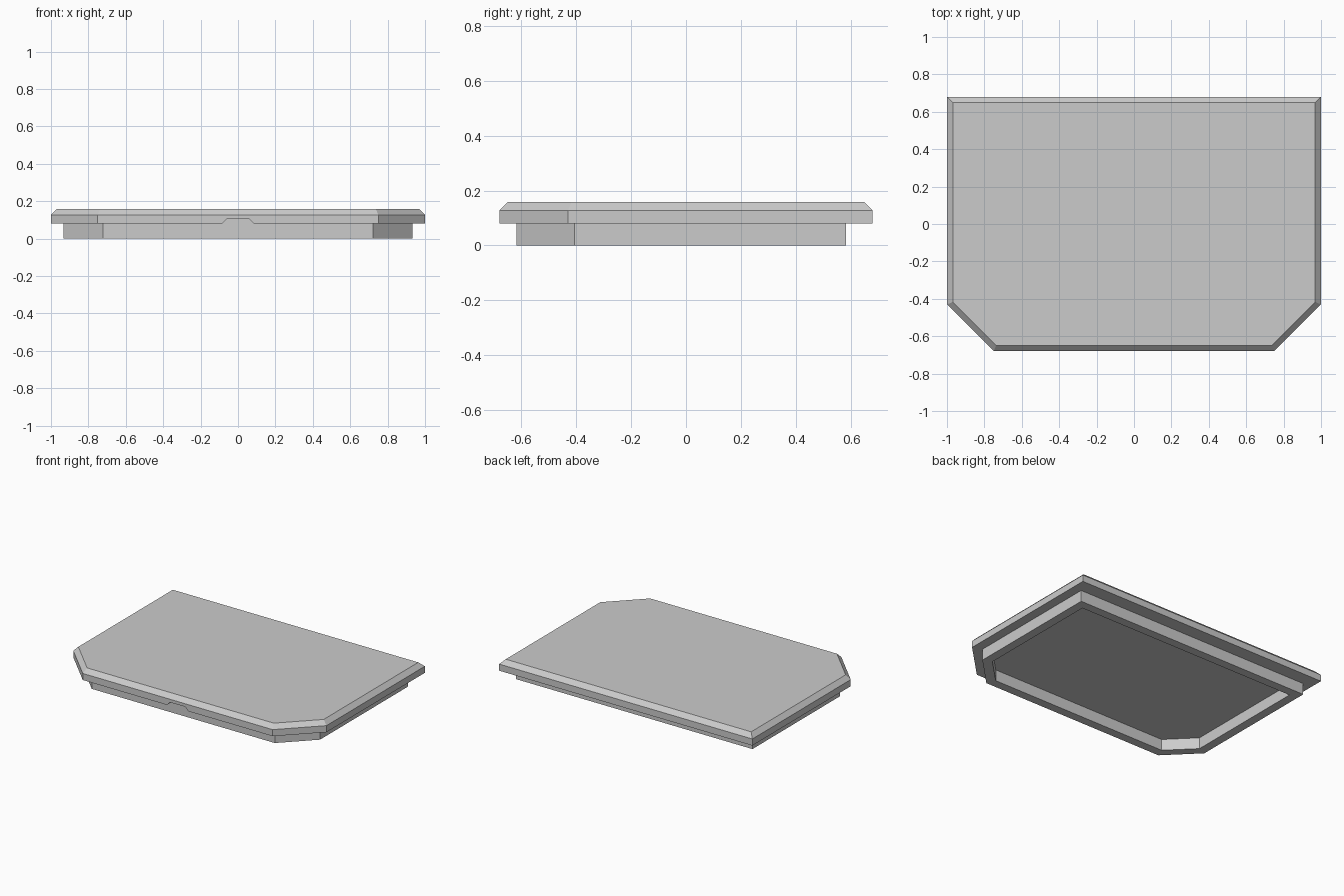
import bpy, bmesh, math

cube = bpy.data.objects.get("Cube")
if cube:
    bpy.data.objects.remove(cube, do_unlink=True)

grey = bpy.data.materials.new("light grey")
grey.use_nodes = True
colour = (0.6, 0.6, 0.6, 1)
grey.diffuse_color = colour
grey.node_tree.nodes["Principled BSDF"].inputs["Base Color"].default_value = colour


def outline(half, front, back, cut, inset=0):
    """Rectangle with two clipped front corners, shrunk evenly by inset."""
    slide = inset * math.tan(math.radians(22.5))
    right = [(half - cut - slide, front + inset),
             (half - inset, front + cut + slide),
             (half - inset, back - inset)]
    return right + [(-x, y) for x, y in reversed(right)]


def loft(name, rings, capped=True):
    """Join rings of points in order; cap the ends or close the loop."""
    bm = bmesh.new()
    loops = [[bm.verts.new(p) for p in ring] for ring in rings]
    pairs = list(zip(loops, loops[1:]))
    if capped:
        bm.faces.new(loops[0])
        bm.faces.new(loops[-1])
    else:
        pairs.append((loops[-1], loops[0]))
    n = len(loops[0])
    for a, b in pairs:
        for i in range(n):
            j = (i + 1) % n
            bm.faces.new((a[i], a[j], b[j], b[i]))
    bmesh.ops.recalc_face_normals(bm, faces=bm.faces)
    mesh = bpy.data.meshes.new(name)
    bm.to_mesh(mesh)
    bm.free()
    mesh.materials.append(grey)
    obj = bpy.data.objects.new(name, mesh)
    bpy.context.collection.objects.link(obj)
    return obj


def at_height(points, z):
    return [(x, y, z) for x, y in points]


LID = (1.0, -0.68, 0.68, 0.25)
RIM = (0.933, -0.617, 0.583, 0.21)
SEAM, EDGE, TOP = 0.08, 0.127, 0.158
WALL = 0.063

# Lid plate with bevelled upper edge
lid = loft("lid_plate", [at_height(outline(*LID), SEAM),
                         at_height(outline(*LID), EDGE),
                         at_height(outline(*LID, inset=0.031), TOP)])

# Finger notch under the front edge, as deep as the overhang
notch = [(-0.11, 0.055), (0.11, 0.055), (0.06, 0.105), (-0.06, 0.105)]
cutter = loft("notch_cutter", [[(x, y, z) for x, z in notch]
                               for y in (-0.75, RIM[1])])
cutter.hide_render = True
cutter.hide_set(True)
cutter.display_type = 'WIRE'
cut = lid.modifiers.new("finger_notch", 'BOOLEAN')
cut.operation = 'DIFFERENCE'
cut.solver = 'EXACT'
cut.object = cutter

# Hollow rim that hangs below the lid
outer, inner = outline(*RIM), outline(*RIM, inset=WALL)
loft("lower_rim", [at_height(outer, 0), at_height(outer, SEAM),
                   at_height(inner, SEAM), at_height(inner, 0)], capped=False)
